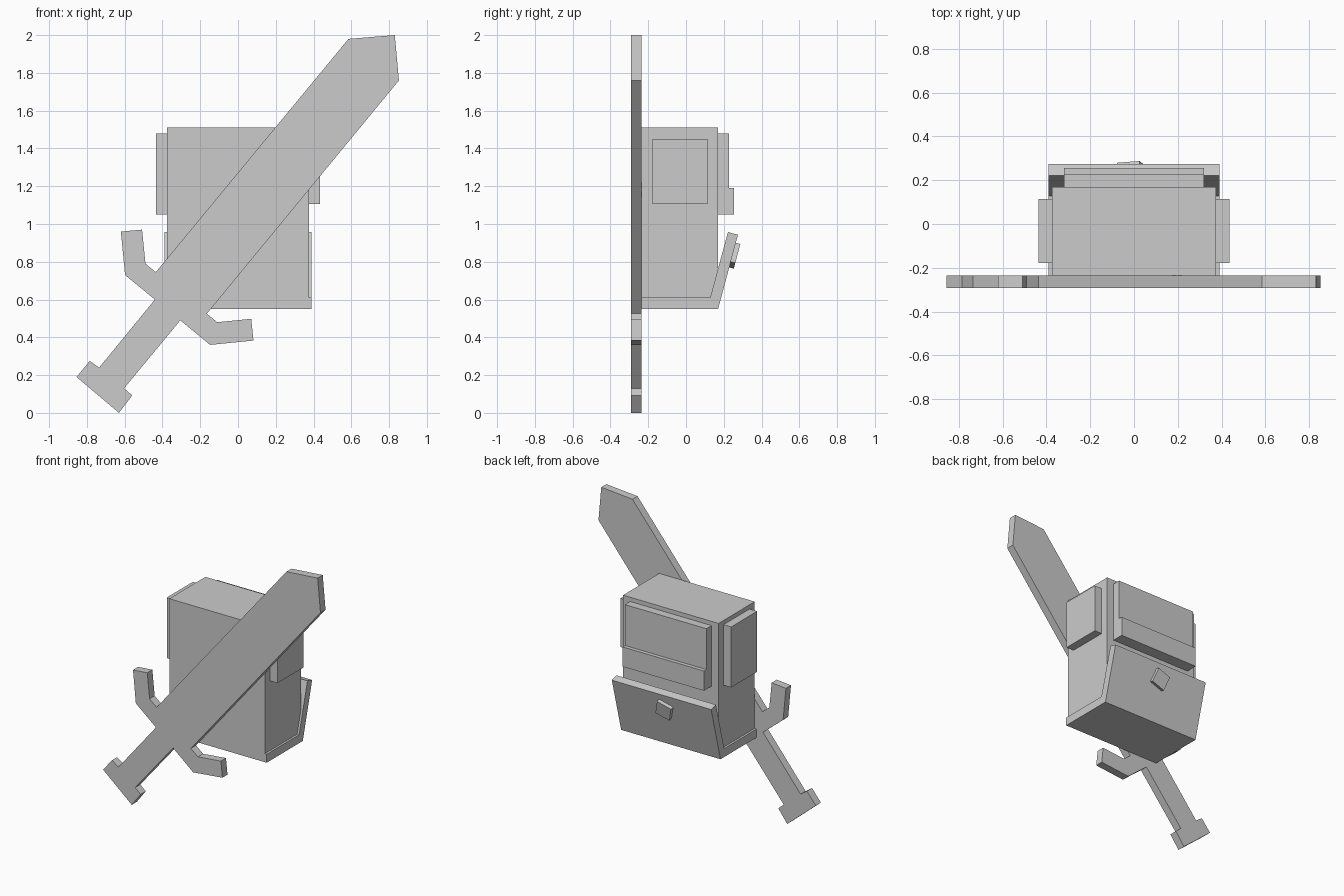
import bpy, bmesh
from math import radians
from mathutils import Matrix

if "Cube" in bpy.data.objects:
    bpy.data.objects.remove(bpy.data.objects["Cube"])


def make(name, bm):
    bmesh.ops.recalc_face_normals(bm, faces=bm.faces)
    me = bpy.data.meshes.new(name)
    bm.to_mesh(me)
    bm.free()
    ob = bpy.data.objects.new(name, me)
    bpy.context.collection.objects.link(ob)
    return ob


def box(name, x, y, z):
    bm = bmesh.new()
    size = [b - a for a, b in (x, y, z)]
    mid = [(a + b) / 2 for a, b in (x, y, z)]
    bmesh.ops.create_cube(bm, size=1, matrix=Matrix.Translation(mid) @ Matrix.Diagonal((*size, 1)))
    return make(name, bm)


def prism(name, points, offset):
    """Extrude a flat outline of 3D points along an offset."""
    bm = bmesh.new()
    face = bm.faces.new([bm.verts.new(p) for p in points])
    ext = bmesh.ops.extrude_face_region(bm, geom=[face], use_keep_orig=True)
    verts = [v for v in ext["geom"] if isinstance(v, bmesh.types.BMVert)]
    bmesh.ops.translate(bm, verts=verts, vec=offset)
    return make(name, bm)


# Pack body
box("pack_body", (-0.375, 0.375), (-0.235, 0.17), (0.61, 1.51))

# Side pockets
box("right_pocket", (0.375, 0.435), (-0.177, 0.114), (1.105, 1.45))
box("left_pocket", (-0.435, -0.375), (-0.177, 0.114), (1.05, 1.48))

# Back pouch with a thicker lower band (stepped profile)
pouch = [(0.17, 1.05), (0.255, 1.05), (0.255, 1.19), (0.228, 1.19), (0.228, 1.48), (0.17, 1.48)]
prism("back_pouch", [(-0.32, y, z) for y, z in pouch], (0.64, 0, 0))

# Base tray with a sloping back flap
tray = [(-0.235, 0.55), (0.17, 0.55), (0.275, 0.943), (0.222, 0.957), (0.128, 0.61), (-0.235, 0.61)]
prism("base_flap", [(-0.39, y, z) for y, z in tray], (0.78, 0, 0))

# Crooked clasp lying on the flap
bm = bmesh.new()
bmesh.ops.create_cube(bm, size=1, matrix=(
    Matrix.Translation((-0.01, 0.251, 0.834)) @ Matrix.Rotation(radians(-14.9), 4, 'X')
    @ Matrix.Rotation(radians(-17), 4, 'Y') @ Matrix.Diagonal((0.108, 0.04, 0.108, 1))))
make("clasp", bm)

# Sword plate strapped across the front
sword = [(-0.855, 0.19), (-0.785, 0.275), (-0.735, 0.24), (-0.44, 0.60), (-0.598, 0.73),
         (-0.62, 0.96), (-0.508, 0.97), (-0.49, 0.79), (-0.435, 0.745), (0.585, 1.98),
         (0.83, 2.0), (0.852, 1.76), (-0.165, 0.525), (-0.11, 0.48), (0.07, 0.498),
         (0.082, 0.383), (-0.148, 0.36), (-0.305, 0.49), (-0.603, 0.13), (-0.56, 0.093),
         (-0.63, 0.0)]
prism("sword", [(x, -0.292, z) for x, z in sword], (0, 0.057, 0))
